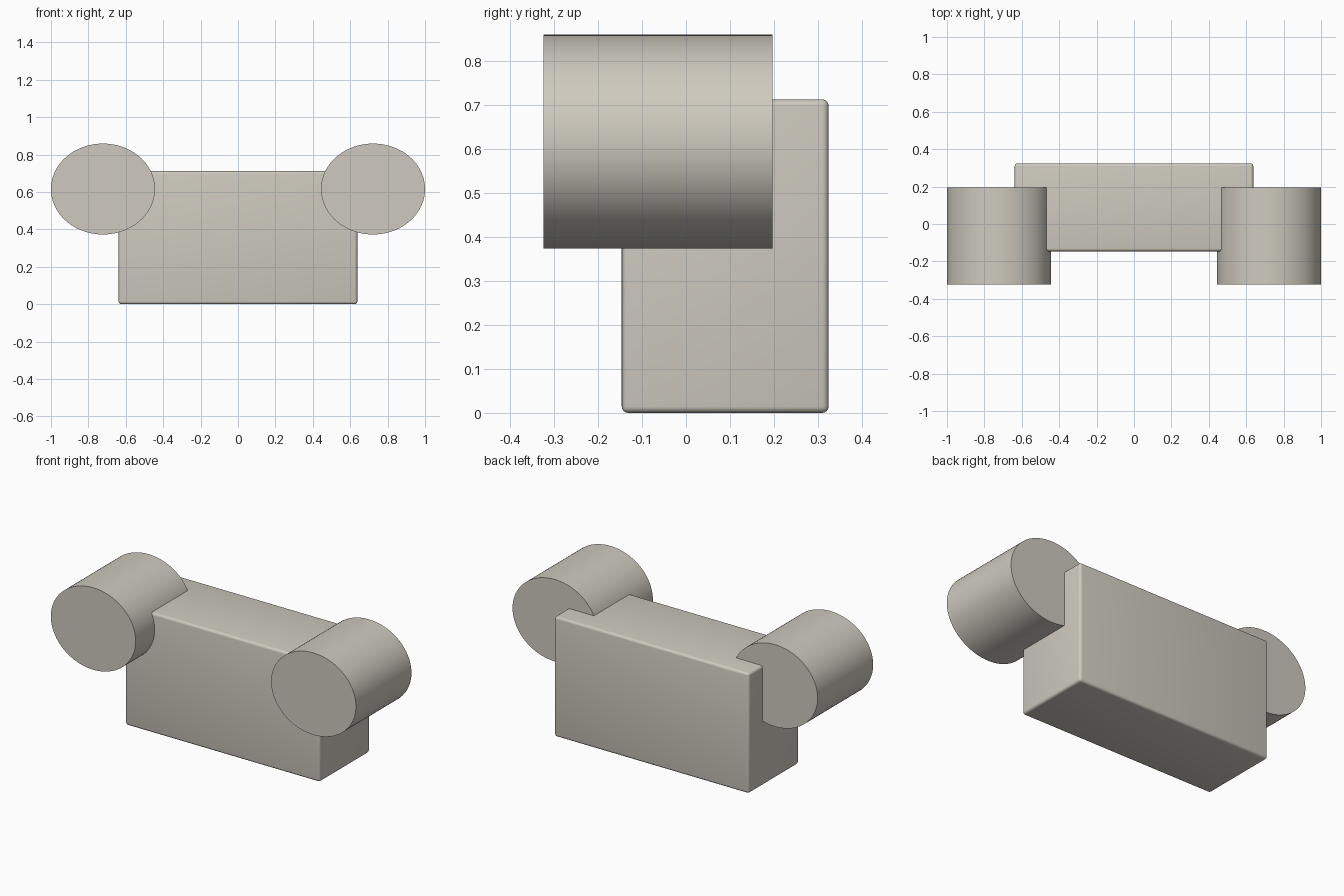
import bpy
from math import radians

if "Cube" in bpy.data.objects:
    bpy.data.objects.remove(bpy.data.objects["Cube"], do_unlink=True)

# Single warm grey material
COLOUR = (0.62, 0.59, 0.52, 1)
grey = bpy.data.materials.new("warm_grey")
grey.use_nodes = True
grey.diffuse_color = COLOUR
grey.node_tree.nodes["Principled BSDF"].inputs["Base Color"].default_value = COLOUR


def finish(name, size):
    """Name, size, colour and smooth the active object."""
    obj = bpy.context.object
    obj.name = name
    obj.scale = size
    bpy.ops.object.transform_apply(location=False, rotation=True, scale=True)
    obj.data.materials.append(grey)
    return obj


# Seat block with softly rounded edges
bpy.ops.mesh.primitive_cube_add(size=1, location=(0, 0.089, 0.356))
block = finish("seat_block", (1.276, 0.47, 0.712))
bevel = block.modifiers.new("rounded_edges", "BEVEL")
bevel.width = 0.015
bevel.segments = 4
bpy.ops.object.modifier_apply(modifier=bevel.name)
bpy.ops.object.shade_smooth_by_angle(angle=radians(30))

# Oval armrest rolls, one on each side
for side, x in (("left", 0.722), ("right", -0.722)):
    bpy.ops.mesh.primitive_cylinder_add(
        vertices=96, radius=1, depth=1,
        location=(x, -0.064, 0.616), rotation=(radians(90), 0, 0))
    finish(f"{side}_armrest_roll", (0.278, 0.243, 0.52))
    bpy.ops.object.shade_smooth_by_angle(angle=radians(30))
